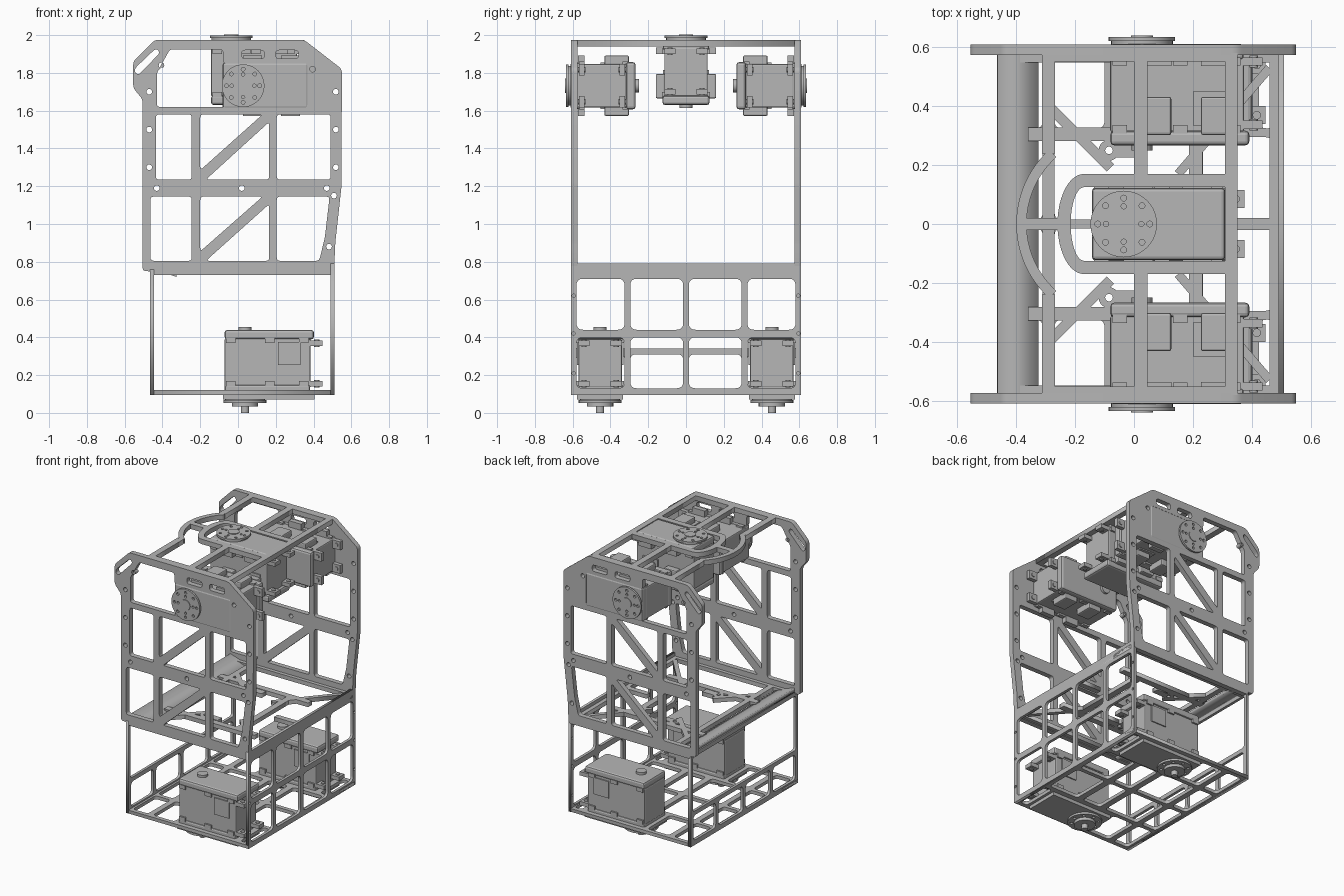
import bpy, bmesh, math
from mathutils import Matrix, Vector

if "Cube" in bpy.data.objects:
    bpy.data.objects.remove(bpy.data.objects["Cube"], do_unlink=True)

metal = bpy.data.materials.new("plain_grey")
metal.use_nodes = True
metal.diffuse_color = (0.47, 0.47, 0.47, 1)
metal.node_tree.nodes["Principled BSDF"].inputs["Base Color"].default_value = (0.47, 0.47, 0.47, 1)


def axes(x, y, z, origin=(0, 0, 0)):
    m = Matrix((x, y, z)).transposed().to_4x4()
    m.translation = Vector(origin)
    return m


X, Y, Z = Vector((1, 0, 0)), Vector((0, 1, 0)), Vector((0, 0, 1))
FLAT, FRONT, SIDE = axes(X, Y, Z), axes(X, Z, -Y), axes(Y, Z, X)


def rect(x0, x1, y0, y1):
    return [(x0, y0), (x1, y0), (x1, y1), (x0, y1)]


def circle(x, y, r, n=20):
    return [(x + r * math.cos(i * math.tau / n), y + r * math.sin(i * math.tau / n)) for i in range(n)]


def rounded(points, r=0.02, steps=4):
    """Round each corner of a polygon with a small quadratic arc."""
    out = []
    for i, p in enumerate(points):
        p, a, b = Vector(p), Vector(points[i - 1]), Vector(points[(i + 1) % len(points)])
        s = p + (a - p).normalized() * min(r, (a - p).length * 0.45)
        e = p + (b - p).normalized() * min(r, (b - p).length * 0.45)
        for k in range(steps + 1):
            t = k / steps
            out.append(s * (1 - t) ** 2 + p * (2 * t * (1 - t)) + e * t * t)
    return out


def plate(name, outlines, thick, frame, depth):
    """Flat plate: first outline is the rim, the others are holes."""
    cu = bpy.data.curves.new(name, 'CURVE')
    cu.dimensions, cu.fill_mode, cu.extrude = '2D', 'BOTH', thick / 2
    for pts in outlines:
        sp = cu.splines.new('POLY')
        sp.points.add(len(pts) - 1)
        for v, p in zip(sp.points, pts):
            v.co = (p[0], p[1], 0, 1)
        sp.use_cyclic_u = True
    ob = bpy.data.objects.new(name, cu)
    bpy.context.collection.objects.link(ob)
    ob.matrix_world = frame @ Matrix.Translation((0, 0, depth))
    cu.materials.append(metal)
    bpy.ops.object.select_all(action='DESELECT')
    ob.select_set(True)
    bpy.context.view_layer.objects.active = ob
    bpy.ops.object.convert(target='MESH')
    return bpy.context.object


def solid(name, bm, frame, bevel=0.0):
    me = bpy.data.meshes.new(name)
    bm.to_mesh(me)
    bm.free()
    me.materials.append(metal)
    ob = bpy.data.objects.new(name, me)
    bpy.context.collection.objects.link(ob)
    ob.matrix_world = frame
    if bevel:
        mod = ob.modifiers.new("soft_edges", 'BEVEL')
        mod.width, mod.segments = bevel, 2
    return ob


def box(name, lo, hi, frame=FLAT, bevel=0.0):
    lo, hi = Vector(lo), Vector(hi)
    bm = bmesh.new()
    bmesh.ops.create_cube(bm, size=1, matrix=Matrix.Translation((lo + hi) / 2) @ Matrix.Diagonal((*(hi - lo), 1)))
    return solid(name, bm, frame, bevel)


def drum(name, x, y, r, z0, z1, frame=FLAT):
    bm = bmesh.new()
    bmesh.ops.create_cone(bm, cap_ends=True, segments=32, radius1=r, radius2=r, depth=z1 - z0,
                          matrix=Matrix.Translation((x, y, (z0 + z1) / 2)))
    ob = solid(name, bm, frame)
    bpy.ops.object.select_all(action='DESELECT')
    ob.select_set(True)
    bpy.context.view_layer.objects.active = ob
    bpy.ops.object.shade_smooth_by_angle()


def bar(name, a, b, width, z0, z1):
    a, b = Vector(a), Vector(b)
    n = (b - a).normalized().orthogonal() * width / 2
    plate(name, [[a + n, b + n, b - n, a - n]], z1 - z0, FLAT, (z0 + z1) / 2)


def arc(cx, rx, ry, half):
    return [(cx - rx * math.cos(t), ry * math.sin(t)) for t in
            [half * (i / 12 - 1) for i in range(25)]]


def servo(name, frame, hub, brackets):
    """Servo with its shaft on the local z axis and its output face at z = 0."""
    box(name + "_output_cap", (-.108, -.122, -.055), (.345, .122, 0), frame, .012)
    box(name + "_body", (-.108, -.115, -.3), (.347, .115, -.04), frame, .008)
    box(name + "_rear_cap", (-.108, -.125, -.345), (.365, .125, -.295), frame, .014)
    drum(name + "_rear_pivot", 0, 0, .035, -.362, -.34, frame)
    # Toothed seams, screw lugs and cable cover
    for s in (-1, 1):
        for x in (-.075, .13, .31):
            for z in (-.06, -.29):
                box(name + "_lug", (x - .025, s * .121 - .006, z - .014), (x + .025, s * .121 + .006, z + .014), frame)
        box(name + "_cable_cover", (.175, s * .117 - .006, -.28), (.295, s * .117 + .006, -.16), frame)
        for z in (-.06, -.275):
            box(name + "_end_tab", (.34, s * .085 - .03, z - .014), (.41, s * .085 + .03, z + .014), frame)
            drum(name + "_tab_screw", .38, s * .085, .014, z - .02, z + .02, frame)
        if brackets:
            for x in (.0, .2):
                box(name + "_mount", (x, s * .135 - .025, -.31), (x + .1, s * .135 + .025, -.18), frame, .008)
                box(name + "_mount_foot", (x, s * .135 - .025, -.075), (x + .1, s * .135 + .025, -.04), frame)
    # Horn disc with its ring of screw holes
    holes = [circle(.088 * math.cos(i * math.pi / 4), .088 * math.sin(i * math.pi / 4), .01, 12) for i in range(8)]
    holes += [circle(.06 * math.cos(i * math.pi / 2), .06 * math.sin(i * math.pi / 2), .009, 12) for i in range(4)]
    lift = .01 + hub * .25
    plate(name + "_horn", [circle(0, 0, .113, 40)] + holes, .014, frame, lift)
    drum(name + "_horn_base", 0, 0, .105, -.005, lift - .005, frame)
    drum(name + "_hub", 0, 0, .038, 0, lift + .012, frame)
    drum(name + "_shaft", 0, 0, .022, 0, hub, frame)
    if hub > .05:
        drum(name + "_hub_step", 0, 0, .07, 0, hub * .65, frame)


# Tall side plates with lightening windows
rim = [(-.505, .75), (-.46, .75), (-.46, .73), (.508, .73), (.515, .9), (.548, 1.2), (.55, 1.82),
       (.35, 1.975), (-.44, 1.975), (-.555, 1.86), (-.555, 1.72), (-.505, 1.66)]
windows = [rect(-.463, -.245, .805, 1.145), rect(-.435, -.245, 1.235, 1.58), rect(.205, .49, 1.235, 1.58),
           [(.205, .805), (.43, .805), (.46, .93), (.485, 1.145), (.205, 1.145)],
           [(-.43, 1.62), (.368, 1.62), (.368, 1.85), (-.08, 1.85), (-.08, 1.925), (-.36, 1.925), (-.43, 1.8)],
           rect(.02, .14, 1.875, 1.92), rect(.2, .32, 1.875, 1.92),
           [(-.545, 1.8), (-.525, 1.79), (-.415, 1.905), (-.425, 1.925), (-.44, 1.925), (-.545, 1.825)]]
for z0, z1 in ((.805, 1.145), (1.235, 1.58)):
    windows += [[(-.2, z0 + .05), (.13, z1), (-.2, z1)], [(-.17, z0), (.165, z0), (.165, z1 - .04)]]
bolts = [(-.47, z) for z in (1.3, 1.5, 1.7)] + [(.518, z) for z in (1.3, 1.5, 1.7)]
bolts += [(-.43, 1.19), (.02, 1.19), (.47, 1.19), (.508, 1.15), (.482, .88), (-.405, 1.84), (.395, 1.82)]
for s, side in ((-1, "front"), (1, "back")):
    plate(side + "_side_plate", [rounded(rim, .02)] + [rounded(w, .018) for w in windows]
          + [circle(x, z, .015, 14) for x, z in bolts], .036, FRONT, -s * .592)

# Lower cage: tall grid panel, low grid panel and floor
columns = [(-.58, -.325), (-.295, -.015), (.015, .295), (.325, .58)]
tall = [rounded(rect(a, b, z0, z1), .035) for a, b in columns for z0, z1 in ((.13, .4), (.44, .71))]
plate("tall_grid_panel", [rect(-.61, .61, .095, .79)] + tall
      + [circle(s * .595, z, .009, 12) for s in (-1, 1) for z in (.21, .42, .62)], .02, SIDE, .5)
low = [rounded(rect(a, b, .13, .31), .03) for a, b in columns] + [rounded(rect(-.585, .585, .34, .73), .02)]
plate("low_grid_panel", [rect(-.61, .61, .095, .76)] + low, .02, SIDE, -.455)
floor = []
for i, (a, b) in enumerate(columns):
    spans = [(-.43, -.31), (-.27, -.1), (.425, .48)] if i in (0, 3) else [(-.43, -.31), (-.27, 0), (.045, .19), (.235, .47)]
    floor += [rounded(rect(x0, x1, a, b), .025) for x0, x1 in spans]
plate("floor_grid", [rect(-.465, .51, -.61, .61)] + floor, .024, FLAT, .108)

# Middle shelf: braced frame with mounting pads and a tilted edge strip
LO, HI = .735, .765
bar("shelf_right_rail", (.485, -.575), (.485, .575), .05, LO, HI)
bar("shelf_left_rail", (-.29, -.575), (-.29, .575), .04, LO, HI)
bar("shelf_middle_tie", (.3, 0), (.48, 0), .04, LO, HI)
bar("shelf_cross_rail", (.21, -.305), (.21, .305), .045, LO, HI)
for s in (-1, 1):
    bar("shelf_edge_rail", (-.46, s * .562), (.5, s * .562), .028, LO, HI)
    bar("shelf_tie", (-.36, s * .305), (.36, s * .305), .045, LO, HI)
    bar("shelf_brace", (-.29, s * .4), (-.08, s * .19), .035, LO, HI)
    bar("shelf_brace", (.15, s * .17), (.46, s * .53), .03, LO, HI)
    plate("shelf_pad", [circle(-.085, s * .25, .035), circle(-.085, s * .25, .013, 14)], .03, FLAT, .75)
    bar("shelf_pad_arm", (-.06, s * .25), (.03, s * .25), .05, LO, HI)
strip = [(-.463, .765), (-.463, .79), (-.325, .745), (-.325, .72)]
plate("tilted_edge_strip", [strip], 1.15, FRONT, 0)

# Top deck: cross bars, horseshoe around the upper servo and an outer bow
LO, HI = 1.94, 1.975
for s in (-1, 1):
    bar("deck_bar", (.023, s * .15), (.023, s * .58), .046, LO, HI)
    bar("deck_bow_arm", (-.29, s * .24), (-.29, s * .58), .045, LO, HI)
    bar("deck_edge", (-.3, s * .565), (.35, s * .565), .025, LO, HI)
bar("deck_bar", (.33, -.58), (.33, .58), .042, LO, HI)
bar("deck_link", (-.39, 0), (-.24, 0), .04, LO, HI)
outer, inner = arc(-.17, .09, .17, math.pi / 2), arc(-.17, .045, .125, math.pi / 2)
shoe = [(.35, -.17)] + outer + [(.35, .17), (.35, .125)] + inner[::-1] + [(.35, -.125)]
plate("deck_horseshoe", [shoe], HI - LO, FLAT, (LO + HI) / 2)
bow = arc(-.06, .34, .34, math.radians(48)) + arc(-.06, .305, .305, math.radians(48))[::-1]
plate("deck_bow", [bow], HI - LO, FLAT, (LO + HI) / 2)

# Servos: one on top, one in each side plate, two in the floor
servo("upper_servo", axes(X, Y, Z, (-.035, 0, 1.975)), .025, True)
for s, side in ((-1, "front"), (1, "back")):
    out = Y * s
    servo(side + "_servo", axes(X, out.cross(X), out, (.027, s * .612, 1.732)), .025, True)
    servo(side + "_floor_servo", axes(X, -Y, -Z, (.037, s * .455, .094)), .094, False)
    box("floor_servo_base", (-.08, s * .455 - .122, .072), (.405, s * .455 + .122, .1))
